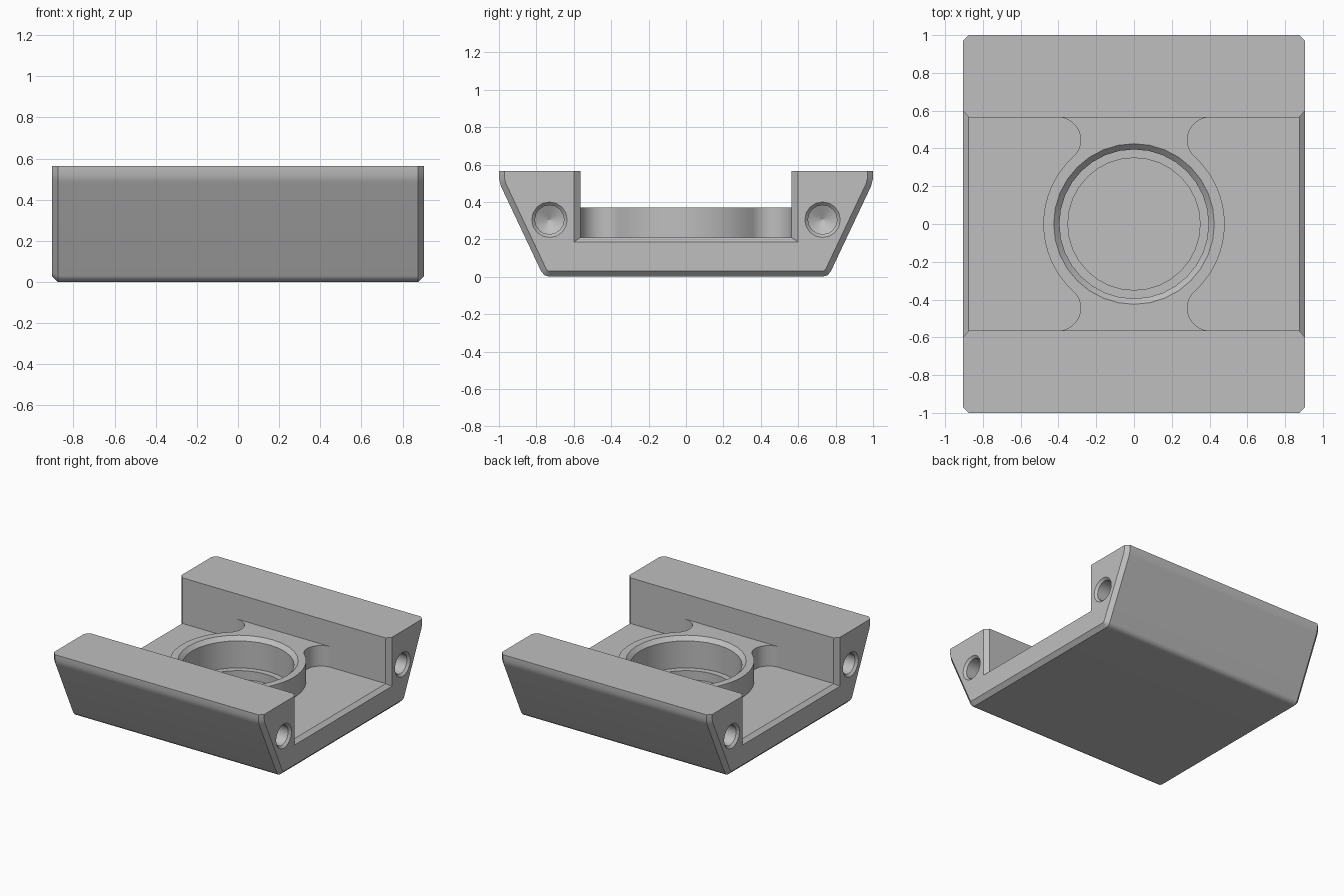
import bpy, bmesh, math
from math import cos, sin, radians, pi

if "Cube" in bpy.data.objects:
    bpy.data.objects.remove(bpy.data.objects["Cube"])

grey = bpy.data.materials.new("light_grey")
grey.use_nodes = True
COLOR = (0.52, 0.52, 0.52, 1)
grey.diffuse_color = COLOR
grey.node_tree.nodes["Principled BSDF"].inputs["Base Color"].default_value = COLOR

HALF_X, CHAMFER = 0.905, 0.03
WALL_Y, FLOOR_Z, TOP_Z = 0.565, 0.21, 0.565


def loft(name, rings):
    """Skin closed rings of matching points and cap both ends."""
    bm = bmesh.new()
    loops = [[bm.verts.new(p) for p in ring] for ring in rings]
    n = len(loops[0])
    for a, b in zip(loops, loops[1:]):
        for i in range(n):
            j = (i + 1) % n
            bm.faces.new((a[i], a[j], b[j], b[i]))
    bm.faces.new(loops[0])
    bm.faces.new(loops[-1])
    bmesh.ops.recalc_face_normals(bm, faces=bm.faces)
    mesh = bpy.data.meshes.new(name)
    bm.to_mesh(mesh)
    bm.free()
    mesh.materials.append(grey)
    obj = bpy.data.objects.new(name, mesh)
    bpy.context.collection.objects.link(obj)
    return obj


def turned(name, steps, sides, place):
    """Round solid from (radius, height) steps, positioned by a function."""
    rings = []
    for r, h in steps:
        angles = [2 * pi * i / sides for i in range(sides)]
        rings.append([place(r * cos(a), r * sin(a), h) for a in angles])
    return loft(name, rings)


def combine(target, other, operation):
    mod = target.modifiers.new(other.name, 'BOOLEAN')
    mod.operation, mod.object, mod.solver = operation, other, 'EXACT'
    bpy.context.view_layer.objects.active = target
    bpy.ops.object.modifier_apply(modifier=mod.name)
    bpy.data.objects.remove(other)


# Channel body: sloped outer sides, chamfered ends
outer = [(1, TOP_Z, 0), (1, 0.525, 0), (0.99, 0.485, -25),
         (0.775, 0.03, -25), (0.757, 0.008, -57), (0.73, 0, -90)]


def section(x, inset):
    half = [(WALL_Y + inset * 1.15, FLOOR_Z - inset * 0.85),
            (WALL_Y + inset * 1.15, TOP_Z)]
    for y, z, a in outer:
        half.append((y - inset * cos(radians(a)), z - inset * sin(radians(a))))
    full = half + [(-y, z) for y, z in reversed(half)]
    return [(x, y, z) for y, z in full]


inner_x = HALF_X - CHAMFER
body = loft("channel_block", [section(-HALF_X, CHAMFER), section(-inner_x, 0),
                              section(inner_x, 0), section(HALF_X, CHAMFER)])

# Raised round boss, blended into both walls by concave fillets
BOSS_R, FILLET = 0.48, 0.12
cy = WALL_Y - FILLET
cx = math.sqrt((BOSS_R + FILLET) ** 2 - cy ** 2)
tangent = math.atan2(cy, cx)
quarter = [(BOSS_R * cos(tangent * i / 8), BOSS_R * sin(tangent * i / 8))
           for i in range(9)]
start, end = pi + tangent, pi / 2
for i in range(1, 15):
    a = start + (end - start) * i / 14
    quarter.append((cx + FILLET * cos(a), cy + FILLET * sin(a)))
quarter.append((cx, WALL_Y + 0.1))
right = quarter + [(-x, y) for x, y in reversed(quarter)]
outline = right + [(-x, -y) for x, y in right[1:-1]]
boss = loft("boss", [[(x, y, z) for x, y in outline] for z in (0.12, 0.37)])
combine(body, boss, 'UNION')

# Stepped blind bore with a chamfered mouth
bore = turned("bore", [(0.35, 0.06), (0.35, 0.13), (0.395, 0.13),
                       (0.395, 0.34), (0.425, 0.37), (0.425, 0.6)],
              32, lambda u, v, h: (u, v, h))
combine(body, bore, 'DIFFERENCE')

# Drilled holes with conical bottoms in both ends of each wall
for sx in (-1, 1):
    for sy in (-1, 1):
        hole = turned("hole", [(0.095, -0.05), (0.095, 0), (0.078, 0.017),
                               (0.078, 0.36), (0.002, 0.4)], 16,
                      lambda u, v, h: (sx * (HALF_X - h), sy * 0.73 + u, 0.305 + v))
        combine(body, hole, 'DIFFERENCE')

# Smooth curved surfaces, keep machined edges crisp
bpy.ops.object.select_all(action='DESELECT')
body.select_set(True)
bpy.context.view_layer.objects.active = body
bpy.ops.object.shade_smooth_by_angle(angle=radians(35))
weighted = body.modifiers.new("even_shading", 'WEIGHTED_NORMAL')
weighted.keep_sharp = True
